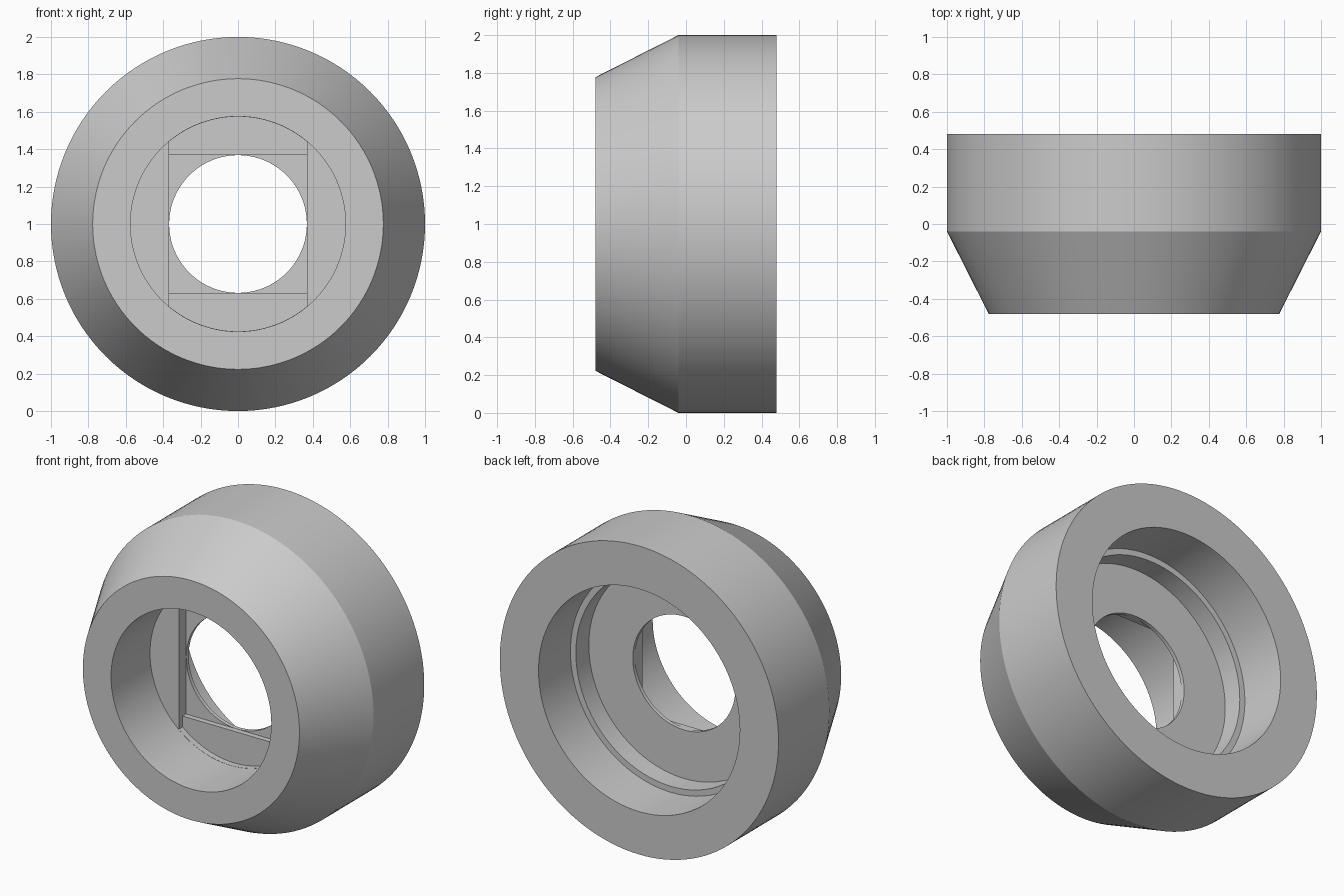
import bpy, bmesh, math
from mathutils import Matrix, Vector

old = bpy.data.objects.get("Cube")
if old:
    bpy.data.objects.remove(old, do_unlink=True)

SEGMENTS = 128
HOLE = 0.368          # radius of the through hole, half width of the stepped cuts
BORE = 0.575          # radius of the front bore
FLOOR, SLOT_END, SQUARE_END, BACK_FLOOR = -0.08, -0.04, -0.005, 0.02

grey = bpy.data.materials.new("plain grey")
grey.use_nodes = True
colour = (0.6, 0.6, 0.6, 1)
grey.diffuse_color = colour
grey.node_tree.nodes["Principled BSDF"].inputs["Base Color"].default_value = colour


def finish(name, bm):
    bmesh.ops.recalc_face_normals(bm, faces=bm.faces)
    mesh = bpy.data.meshes.new(name)
    bm.to_mesh(mesh)
    bm.free()
    mesh.materials.append(grey)
    obj = bpy.data.objects.new(name, mesh)
    bpy.context.collection.objects.link(obj)
    return obj


def lathe(name, profile):
    """Turn a closed (radius, y) profile around the y axis."""
    bm = bmesh.new()
    rings = []
    for i in range(SEGMENTS):
        turn = Matrix.Rotation(math.tau * i / SEGMENTS, 3, 'Y')
        rings.append([bm.verts.new(turn @ Vector((r, y, 0))) for r, y in profile])
    n = len(profile)
    for i, ring in enumerate(rings):
        after = rings[(i + 1) % SEGMENTS]
        for j in range(n):
            k = (j + 1) % n
            bm.faces.new((ring[j], ring[k], after[k], after[j]))
    return finish(name, bm)


def prism(name, outline, y0, y1):
    """Extrude an (x, z) outline along y."""
    bm = bmesh.new()
    face = bm.faces.new([bm.verts.new((x, y0, z)) for x, z in outline])
    moved = bmesh.ops.extrude_face_region(bm, geom=[face])["geom"]
    verts = [v for v in moved if isinstance(v, bmesh.types.BMVert)]
    bmesh.ops.translate(bm, verts=verts, vec=(0, y1 - y0, 0))
    return finish(name, bm)


# Turned body: chamfered outside, front bore, hole and stepped back bore
body = lathe("ring_body", [
    (BORE, -0.48), (0.777, -0.48), (1.0, -0.04), (1.0, 0.48),
    (0.722, 0.48), (0.722, 0.153), (0.683, 0.153), (0.683, BACK_FLOOR),
    (HOLE, BACK_FLOOR), (HOLE, FLOOR), (BORE, FLOOR)])

# Upright slot with rounded ends, kept just inside the bore
half = HOLE + 0.001
reach = BORE - 0.001
start = math.acos(half / reach)
arc = [start + (math.pi - 2 * start) * i / 32 for i in range(33)]
top_arc = [(reach * math.cos(a), reach * math.sin(a)) for a in arc]
slot = prism("slot_cutter", top_arc + [(-x, -z) for x, z in top_arc], -0.2, SLOT_END)

# Square step behind the slot
corners = [(half, half), (-half, half), (-half, -half), (half, -half)]
square = prism("square_cutter", corners, -0.2, SQUARE_END)

for cutter in (slot, square):
    cut = body.modifiers.new(cutter.name, 'BOOLEAN')
    cut.operation = 'DIFFERENCE'
    cut.solver = 'EXACT'
    cut.object = cutter

# Bake the cuts and drop the cutters
depsgraph = bpy.context.evaluated_depsgraph_get()
baked = bpy.data.meshes.new_from_object(body.evaluated_get(depsgraph))
body.modifiers.clear()
body.data = baked
for cutter in (slot, square):
    bpy.data.objects.remove(cutter, do_unlink=True)

body.location.z = 1.0
bpy.ops.object.select_all(action='DESELECT')
body.select_set(True)
bpy.context.view_layer.objects.active = body
bpy.ops.object.shade_smooth_by_angle(angle=math.radians(20))
